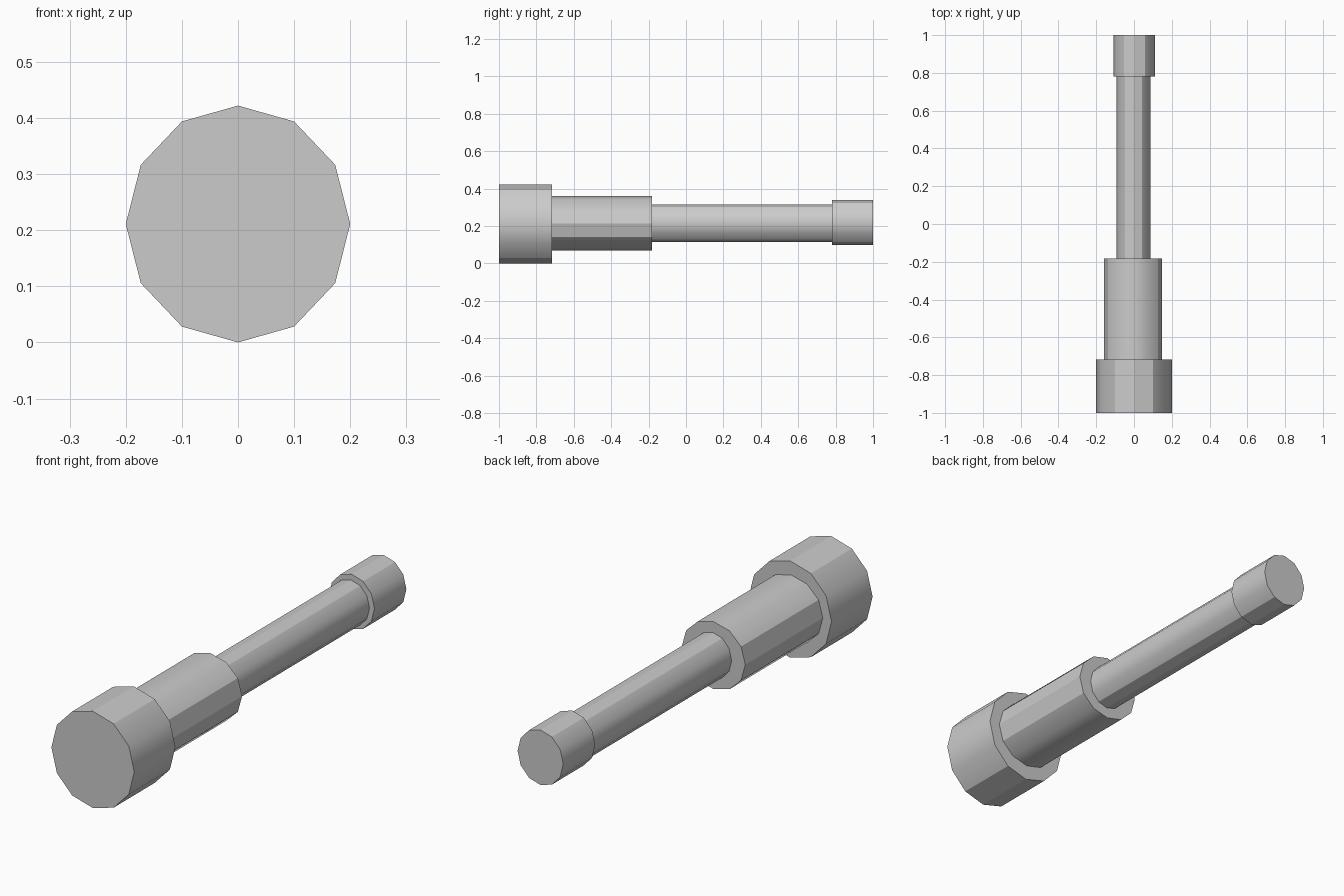
import bpy
import math

cube = bpy.data.objects.get("Cube")
if cube:
    bpy.data.objects.remove(cube, do_unlink=True)

grey = bpy.data.materials.new("plain grey")
grey.use_nodes = True
colour = (0.6, 0.6, 0.6, 1)
grey.diffuse_color = colour
grey.node_tree.nodes["Principled BSDF"].inputs["Base Color"].default_value = colour


def barrel(name, y0, y1, rx, rz, x, z):
    """Twelve-sided, slightly oval cylinder lying along y."""
    bpy.ops.mesh.primitive_cylinder_add(vertices=12, radius=1, depth=1)
    part = bpy.context.object
    part.name = name
    part.scale = (rx, rz, y1 - y0)
    part.rotation_euler = (math.pi / 2, 0, 0)
    part.location = (x, (y0 + y1) / 2, z)
    bpy.ops.object.transform_apply(location=False, rotation=True, scale=True)
    part.data.materials.append(grey)
    bpy.ops.object.shade_smooth_by_angle(angle=math.radians(30))


# Stepped sections from the wide front end to the small rear cap
barrel("front_head", -1, -0.717, 0.2, 0.211, 0, 0.211)
barrel("thick_sleeve", -0.72, -0.183, 0.153, 0.147, -0.005, 0.215)
barrel("thin_shaft", -0.19, 0.785, 0.09, 0.099, -0.002, 0.215)
barrel("rear_cap", 0.78, 1, 0.11, 0.12, 0.002, 0.22)
